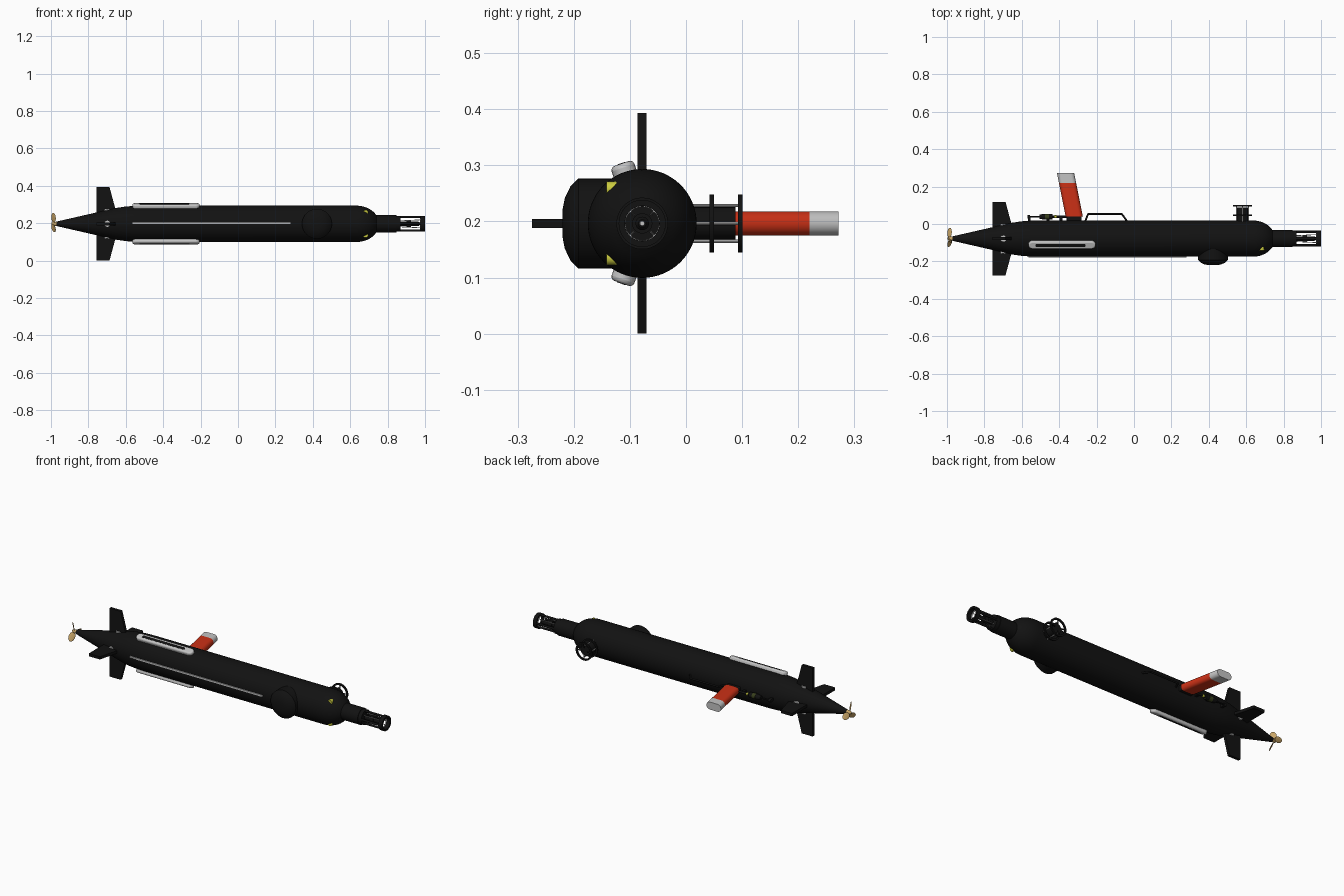
import bpy, bmesh, math
from math import sin, cos, pi, radians
from mathutils import Matrix, Vector

cube = bpy.data.objects.get("Cube")
if cube:
    bpy.data.objects.remove(cube, do_unlink=True)

AXIS = Vector((0, -0.078, 0.1965))      # centre line of the hull


def material(name, *rgb):
    m = bpy.data.materials.new(name)
    m.use_nodes = True
    m.diffuse_color = (*rgb, 1)
    m.node_tree.nodes["Principled BSDF"].inputs["Base Color"].default_value = (*rgb, 1)
    return m


BLACK = material("matte black", 0.006, 0.006, 0.006)
GREY = material("light grey", 0.55, 0.55, 0.55)
RED = material("signal red", 0.6, 0.03, 0.008)
YELLOW = material("yellow", 0.6, 0.6, 0.05)
BRASS = material("brass", 0.6, 0.39, 0.14)
OLIVE = material("dark olive", 0.04, 0.05, 0.012)


def finish(name, bm, mats, matrix=Matrix(), bevel=0):
    """Turn a bmesh, given relative to the hull axis, into an object."""
    bmesh.ops.transform(bm, matrix=matrix, verts=bm.verts)
    bmesh.ops.recalc_face_normals(bm, faces=bm.faces)
    me = bpy.data.meshes.new(name)
    bm.to_mesh(me)
    bm.free()
    for m in mats:
        me.materials.append(m)
    me.shade_smooth()
    me.set_sharp_from_angle(angle=radians(35))
    ob = bpy.data.objects.new(name, me)
    ob.location = AXIS
    bpy.context.collection.objects.link(ob)
    if bevel:
        mod = ob.modifiers.new("soft edge", 'BEVEL')
        mod.width, mod.segments, mod.limit_method = bevel, 3, 'ANGLE'
    return ob


def turn(angle):
    return Matrix.Rotation(radians(angle), 4, 'X')


def lathe(name, profile, mat, matrix=Matrix(), segs=32, closed=False):
    """Revolve (x, radius) pairs about the x axis."""
    bm = bmesh.new()
    rings = [[bm.verts.new((x, r * cos(2 * pi * i / segs), r * sin(2 * pi * i / segs)))
              for i in range(segs)] for x, r in profile]
    pairs = list(zip(rings, rings[1:]))
    if closed:
        pairs.append((rings[-1], rings[0]))
    else:
        bm.faces.new(rings[0])
        bm.faces.new(rings[-1])
    for a, b in pairs:
        for i in range(segs):
            j = (i + 1) % segs
            bm.faces.new((a[i], a[j], b[j], b[i]))
    return finish(name, bm, [mat], matrix)


def rod(name, a, b, r, mat, segs=16):
    a, b = Vector(a), Vector(b)
    d = b - a
    rot = d.to_track_quat('X', 'Z').to_matrix().to_4x4()
    return lathe(name, [(0, r), (d.length, r)], mat, Matrix.Translation(a) @ rot, segs)


def ring(name, x0, x1, inner, outer, mat, matrix=Matrix()):
    return lathe(name, [(x0, inner), (x0, outer), (x1, outer), (x1, inner)],
                 mat, matrix, 40, True)


def prism(name, outline, z0, z1, mat, matrix=Matrix(), bevel=0):
    """Extrude an (x, y) outline from z0 to z1."""
    bm = bmesh.new()
    face = bm.faces.new([bm.verts.new((x, y, z0)) for x, y in outline])
    ext = bmesh.ops.extrude_face_region(bm, geom=[face])["geom"]
    bmesh.ops.translate(bm, vec=(0, 0, z1 - z0),
                        verts=[v for v in ext if isinstance(v, bmesh.types.BMVert)])
    return finish(name, bm, [mat], matrix, bevel)


def stadium(cx, length, width, n=10):
    r, h = width / 2, (length - width) / 2
    return [(cx + s * (h + r * sin(pi * i / n)), s * r * cos(pi * i / n))
            for s in (1, -1) for i in range(n + 1)]


def box(name, lo, hi, mat, bevel=0):
    (a, b, c), (d, e, f) = lo, hi
    return prism(name, [(a, b), (d, b), (d, e), (a, e)], c, f, mat, bevel=bevel)


# Hull with tapered tail, domed bow and nose collar
dome = [(0.634 + 0.12 * sin(radians(t)), 0.097 * cos(radians(t))) for t in range(0, 61, 6)]
lathe("hull", [(-0.97, 0.012), (-0.76, 0.06), (-0.65, 0.085), (-0.6, 0.0925),
               (-0.55, 0.096), (-0.5, 0.097)] + dome + [(0.74, 0.046), (0.847, 0.046)],
      BLACK, segs=64)

# Nose sensor cage
ring("cage_front_ring", 0.977, 1.0, 0.031, 0.042, BLACK)
ring("cage_trim", 0.972, 0.9775, 0.03, 0.0325, GREY)
lathe("cage_base", [(0.84, 0.042), (0.868, 0.042)], BLACK)
lathe("nose_sensor", [(0.86, 0.012), (0.9, 0.012), (0.9, 0.018), (0.925, 0.018),
                      (0.925, 0.012), (0.965, 0.012), (0.972, 0.007)], BLACK)
lathe("sensor_tip", [(0.97, 0.005), (0.977, 0.004)], GREY, segs=16)
for k in range(4):
    c, s = cos(k * pi / 2), sin(k * pi / 2)
    rod("cage_bar", (0.86, 0.036 * c, 0.036 * s), (0.985, 0.036 * c, 0.036 * s), 0.006, BLACK)
    c, s = cos((k + .5) * pi / 2), sin((k + .5) * pi / 2)
    rod("cage_inner_rod", (0.86, 0.022 * c, 0.022 * s), (0.975, 0.03 * c, 0.03 * s), 0.002, GREY, 8)

# Four tail fins with pivot discs
for k in range(4):
    m = turn(90 * k)
    prism("tail_fin", [(-0.757, 0.04), (-0.64, 0.04), (-0.66, 0.096), (-0.687, 0.1965),
                       (-0.757, 0.1965)], -0.008, 0.008, BLACK, m)
    c, s = cos(k * pi / 2), sin(k * pi / 2)
    rod("fin_pivot", (-0.7, 0.05 * c, 0.05 * s), (-0.7, 0.079 * c, 0.079 * s), 0.017, GREY, 24)

# Propeller
lathe("propeller_hub", [(-0.998, 0.004), (-0.992, 0.009), (-0.965, 0.012)], BRASS, segs=24)
for k in range(3):
    bm = bmesh.new()
    bmesh.ops.create_uvsphere(bm, u_segments=16, v_segments=10, radius=1)
    shape = Matrix.Diagonal((0.0025, 0.018, 0.027, 1))
    pitch = Matrix.Rotation(radians(42), 4, 'Z')
    finish("propeller_blade", bm, [BRASS], turn(15 + 120 * k)
           @ Matrix.Translation((-0.986, 0, 0.033)) @ pitch @ shape)

# Slotted side fairings
for angle in (19, 161):
    m = turn(angle)
    prism("fairing", stadium(-0.385, 0.36, 0.043), 0.08, 0.113, GREY, m, 0.008)
    prism("fairing_slot", stadium(-0.393, 0.27, 0.016), 0.108, 0.1138, BLACK, m)

# Long rail, sonar dome and yellow lamps on the front side
box("side_rail", (-0.565, -0.102, -0.001), (0.28, -0.09, 0.008), GREY)
lathe("sonar_dome", [(0.04, 0.08), (0.114, 0.08), (0.128, 0.066), (0.138, 0.045), (0.1425, 0.022)],
      BLACK, Matrix.Translation((0.422, 0, 0)) @ Matrix.Rotation(-pi / 2, 4, 'Z'), 48)
for s in (1, -1):
    rod("lamp", (0.683, -0.03, s * 0.061), (0.683, -0.064, s * 0.061), 0.0135, YELLOW, 20)

# Ringed mast on the back side
OUT = Matrix.Translation((0.58, 0, 0)) @ Matrix.Rotation(pi / 2, 4, 'Z')
lathe("mast", [(0.08, 0.029), (0.166, 0.029)], BLACK, OUT)
for x in (0.12, 0.171):
    ring("mast_ring", x, x + 0.008, 0.042, 0.0515, BLACK, OUT)
    for k in range(4):
        c, s = cos(k * pi / 2), sin(k * pi / 2)
        rod("ring_spoke", (0.58 + 0.02 * c, x + 0.004, 0.02 * s),
            (0.58 + 0.045 * c, x + 0.004, 0.045 * s), 0.003, BLACK, 8)
for k in range(4):
    c, s = cos(k * pi / 2), sin(k * pi / 2)
    rod("mast_rod", (0.58 + 0.032 * c, 0.08, 0.032 * s),
        (0.58 + 0.032 * c, 0.172, 0.032 * s), 0.003, GREY, 8)

# Raked wing: the oval section is swept outwards, with a grey tip
bm = bmesh.new()
section = stadium(0, 0.092, 0.043)
loops = [[bm.verts.new((x - 0.32 - (y - 0.12) * 0.2, y, z)) for x, z in section]
         for y in (0.118, 0.298, 0.3495)]
caps = [bm.faces.new(loops[0]), bm.faces.new(loops[2])]
caps[1].material_index = 1
for k in range(2):
    for i in range(len(section)):
        j = (i + 1) % len(section)
        f = bm.faces.new((loops[k][i], loops[k][j], loops[k + 1][j], loops[k + 1][i]))
        f.material_index = k
finish("wing", bm, [RED, GREY])
box("wing_hinge", (-0.36, 0.08, -0.016), (-0.28, 0.122, 0.016), BLACK, 0.004)

# Wing actuator lying along the hull
Y = 0.117
lathe("actuator", [(-0.57, 0.009), (-0.555, 0.009), (-0.555, 0.004), (-0.505, 0.004),
                   (-0.505, 0.011), (-0.485, 0.015), (-0.435, 0.015), (-0.435, 0.006),
                   (-0.35, 0.006)], BLACK, Matrix.Translation((0, Y, 0)), 20)
ring("actuator_band", -0.475, -0.455, 0.012, 0.0158, OLIVE, Matrix.Translation((0, Y, 0)))
lathe("actuator_joint", [(-0.425, 0.008), (-0.415, 0.008)], YELLOW, Matrix.Translation((0, Y, 0)), 16)
for x in (-0.56, -0.46, -0.39):
    box("actuator_mount", (x - 0.007, 0.08, -0.008), (x + 0.007, Y, 0.008), BLACK)

# Open grab handle ahead of the wing
path = [(-0.262, 0.09), (-0.245, 0.132), (-0.065, 0.132), (-0.035, 0.09)]
for (xa, ya), (xb, yb) in zip(path, path[1:]):
    rod("grab_handle", (xa, ya, 0), (xb, yb, 0), 0.005, BLACK, 12)
